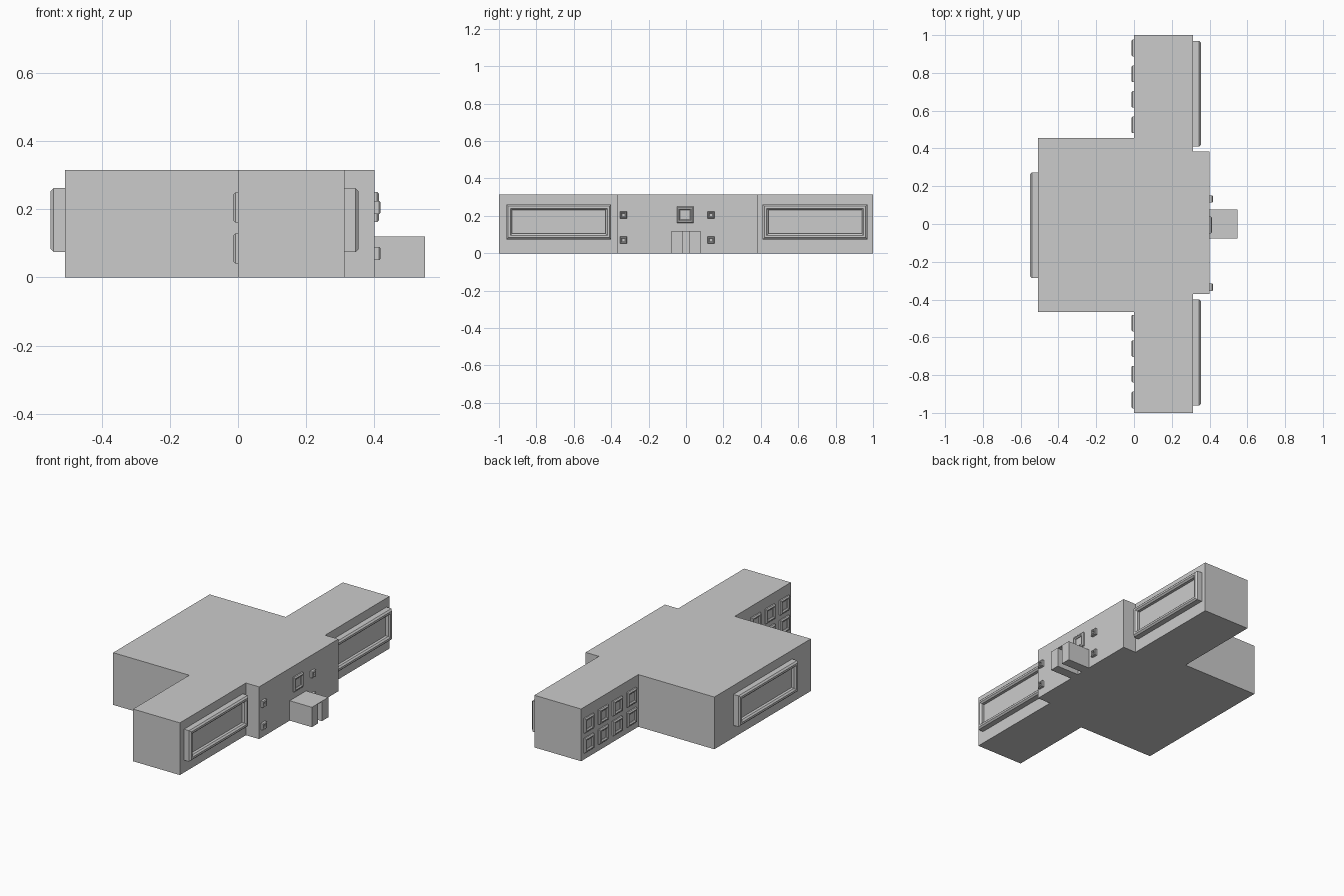
import bpy, bmesh

if "Cube" in bpy.data.objects:
    bpy.data.objects.remove(bpy.data.objects["Cube"])

HEIGHT = 0.315


def make_object(name, bm):
    bmesh.ops.recalc_face_normals(bm, faces=bm.faces[:])
    mesh = bpy.data.meshes.new(name)
    bm.to_mesh(mesh)
    bm.free()
    obj = bpy.data.objects.new(name, mesh)
    bpy.context.collection.objects.link(obj)
    return obj


def extruded(name, outline, z0, z1):
    """Solid prism from a plan outline."""
    bm = bmesh.new()
    base = bm.faces.new([bm.verts.new((x, y, z0)) for x, y in outline])
    top = bmesh.ops.extrude_face_region(bm, geom=[base], use_keep_orig=True)
    verts = [v for v in top["geom"] if isinstance(v, bmesh.types.BMVert)]
    bmesh.ops.translate(bm, vec=(0, 0, z1 - z0), verts=verts)
    return make_object(name, bm)


def window(name, x, side, y, z, width, height, profile):
    """Framed window on a wall at x; profile lists (inset, outward depth)."""
    bm = bmesh.new()
    rings = []
    for inset, depth in profile:
        a, b = width / 2 - inset, height / 2 - inset
        rings.append([bm.verts.new((x + side * depth, y + sy * a, z + sz * b))
                      for sy, sz in ((-1, -1), (1, -1), (1, 1), (-1, 1))])
    for r0, r1 in zip(rings, rings[1:]):
        for i in range(4):
            j = (i + 1) % 4
            bm.faces.new((r0[i], r0[j], r1[j], r1[i]))
    bm.faces.new(rings[0])
    bm.faces.new(rings[-1])
    return make_object(name, bm)


def frame_profile(depth, bevel, rim, glass):
    return [(0, -0.003), (0, depth - bevel), (bevel, depth),
            (bevel + rim, depth), (2 * bevel + rim, depth - bevel),
            (2 * bevel + rim, glass)]


# Main building: rear hall, two wings and projecting entrance block
extruded("building", [
    (-0.508, -0.465), (0, -0.465), (0, -1), (0.312, -1), (0.312, -0.37),
    (0.4, -0.37), (0.4, 0.385), (0.312, 0.385), (0.312, 1), (0, 1),
    (0, 0.455), (-0.508, 0.455)], 0, HEIGHT)

# Entrance porch: two solid cheeks around a passage, thin roof over
extruded("porch", [(0.398, -0.078), (0.548, -0.078), (0.548, -0.019), (0.398, -0.019)], 0, 0.12)
extruded("porch_cheek", [(0.398, 0.017), (0.548, 0.017), (0.548, 0.078), (0.398, 0.078)], 0, 0.12)
extruded("porch_roof", [(0.398, -0.019), (0.548, -0.019), (0.548, 0.017), (0.398, 0.017)], 0.117, 0.12)

# Large picture windows on both wings and the rear hall
large = frame_profile(0.042, 0.009, 0.012, 0.016)
for name, x, side, y in (("wing_window_left", 0.312, 1, -0.68),
                         ("wing_window_right", 0.312, 1, 0.69),
                         ("rear_window", -0.508, -1, -0.007)):
    window(name, x, side, y, 0.168, 0.56, 0.187, large)

# Grid of windows on the back of each wing
small = frame_profile(0.014, 0.006, 0.006, 0.004)
for sign in (-1, 1):
    for y in (0.525, 0.66, 0.795, 0.932):
        for z in (0.085, 0.205):
            window("wing_rear_window", 0, -1, sign * y, z, 0.088, 0.088, small)

# Entrance facade windows
window("entrance_window", 0.4, 1, -0.005, 0.206, 0.088, 0.088, small)
tiny = frame_profile(0.018, 0.004, 0.003, 0.006)
for y in (-0.335, 0.133):
    for z in (0.07, 0.205):
        window("facade_window", 0.4, 1, y, z, 0.038, 0.038, tiny)
